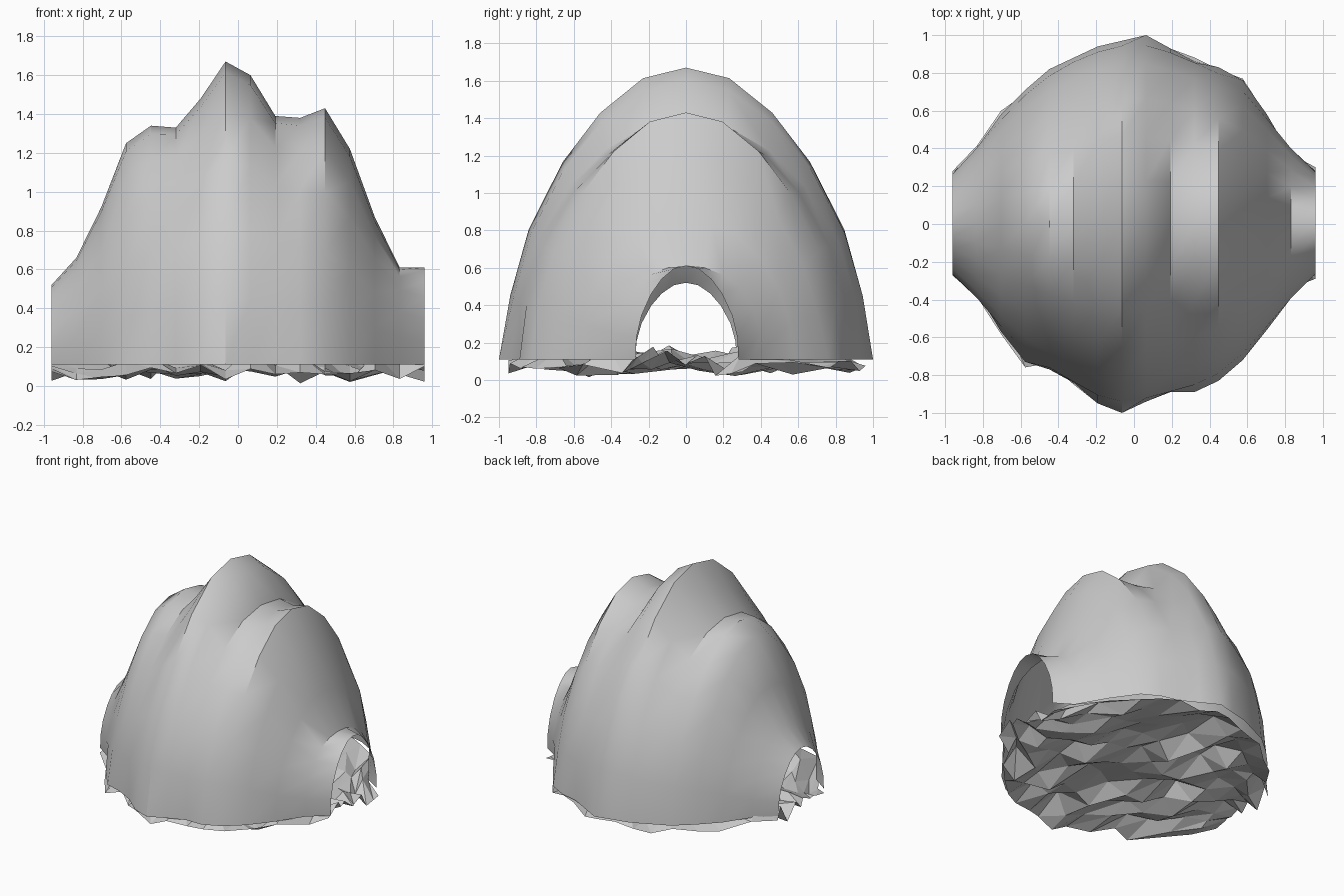
import bpy
import bmesh
import random

random.seed(11)

cube = bpy.data.objects.get("Cube")
if cube:
    bpy.data.objects.remove(cube, do_unlink=True)

# One plain stone colour
stone = bpy.data.materials.new("grey_stone")
stone.use_nodes = True
stone.diffuse_color = (0.6, 0.6, 0.6, 1)
stone.node_tree.nodes["Principled BSDF"].inputs["Base Color"].default_value = (0.6, 0.6, 0.6, 1)

# Arch sections along the tunnel: crown height, front and back half widths
BASE = 0.11
LENGTH = 1.92
CROWN = (.52, .66, .92, 1.25, 1.34, 1.33, 1.48, 1.67,
         1.6, 1.39, 1.38, 1.43, 1.22, .87, .61, .61)
FRONT = (.27, .36, .57, .73, .77, .84, .95, 1,
         .94, .89, .89, .83, .72, .56, .37, .27)
BACK = (.27, .39, .58, .71, .82, .88, .94, .97,
        1, .93, .86, .83, .76, .58, .36, .28)

# Half of the arch outline, from foot to crown, in unit size
ARCH = [(1, 0), (.98, .235), (.88, .47), (.69, .7), (.48, .86), (.24, .968), (0, 1)]
FULL_ARCH = [(-y, z) for y, z in ARCH] + ARCH[-2::-1]


def smooth(values):
    """Average each inner value with its neighbours; keep the ends."""
    inner = [(a + 2 * b + c) / 4 for a, b, c in zip(values, values[1:], values[2:])]
    return [values[0], *inner, values[-1]]


def lerp(a, b, t):
    return a + (b - a) * t


def section_x(i):
    return LENGTH * (i / (len(CROWN) - 1) - 0.5)


def loft(name, rows, triangles=False):
    """Skin a sheet across rows of points."""
    bm = bmesh.new()
    grid = [[bm.verts.new(p) for p in row] for row in rows]
    for a, b in zip(grid, grid[1:]):
        for j in range(len(a) - 1):
            if triangles:
                bm.faces.new((a[j], b[j], a[j + 1]))
                bm.faces.new((b[j], b[j + 1], a[j + 1]))
            else:
                bm.faces.new((a[j], b[j], b[j + 1], a[j + 1]))
    mesh = bpy.data.meshes.new(name)
    bm.to_mesh(mesh)
    bm.free()
    mesh.materials.append(stone)
    obj = bpy.data.objects.new(name, mesh)
    bpy.context.collection.objects.link(obj)
    return obj


# Vaulted cave shell, open at both ends: ridges show at the crown and the
# foot, while the flanks between them stay even
body = smooth(smooth(CROWN))
flanks = {-1: (FRONT, smooth(smooth(FRONT))), 1: (BACK, smooth(smooth(BACK)))}
shell_rows = []
for i, crown in enumerate(CROWN):
    row = []
    for y, z in FULL_ARCH:
        foot, flank = flanks[-1 if y < 0 else 1]
        width = lerp(foot[i], flank[i], min(1, 4 * z))
        height = lerp(body[i], crown, z * z)
        row.append((section_x(i), y * width, BASE + z * (height - BASE)))
    shell_rows.append(row)
shell = loft("cave_shell", shell_rows)

# Jagged rock floor, with rough edges that poke past the shell
ACROSS = 9
floor_rows = []
for i, (front, back) in enumerate(zip(FRONT, BACK)):
    row = []
    for j in range(ACROSS + 1):
        edge = j in (0, ACROSS)
        y = lerp(-front, back, j / ACROSS) + random.uniform(-0.035, 0.035)
        z = random.uniform(0.03, 0.11) if edge else random.triangular(0, 0.2, 0.09)
        row.append((section_x(i), max(-0.95, min(0.96, y)), z))
    floor_rows.append(row)
floor = loft("rock_floor", floor_rows, triangles=True)

# Smooth vault with crisp ridges; the floor stays faceted
bpy.ops.object.select_all(action='DESELECT')
shell.select_set(True)
bpy.context.view_layer.objects.active = shell
bpy.ops.object.shade_smooth_by_angle(angle=0.6)
